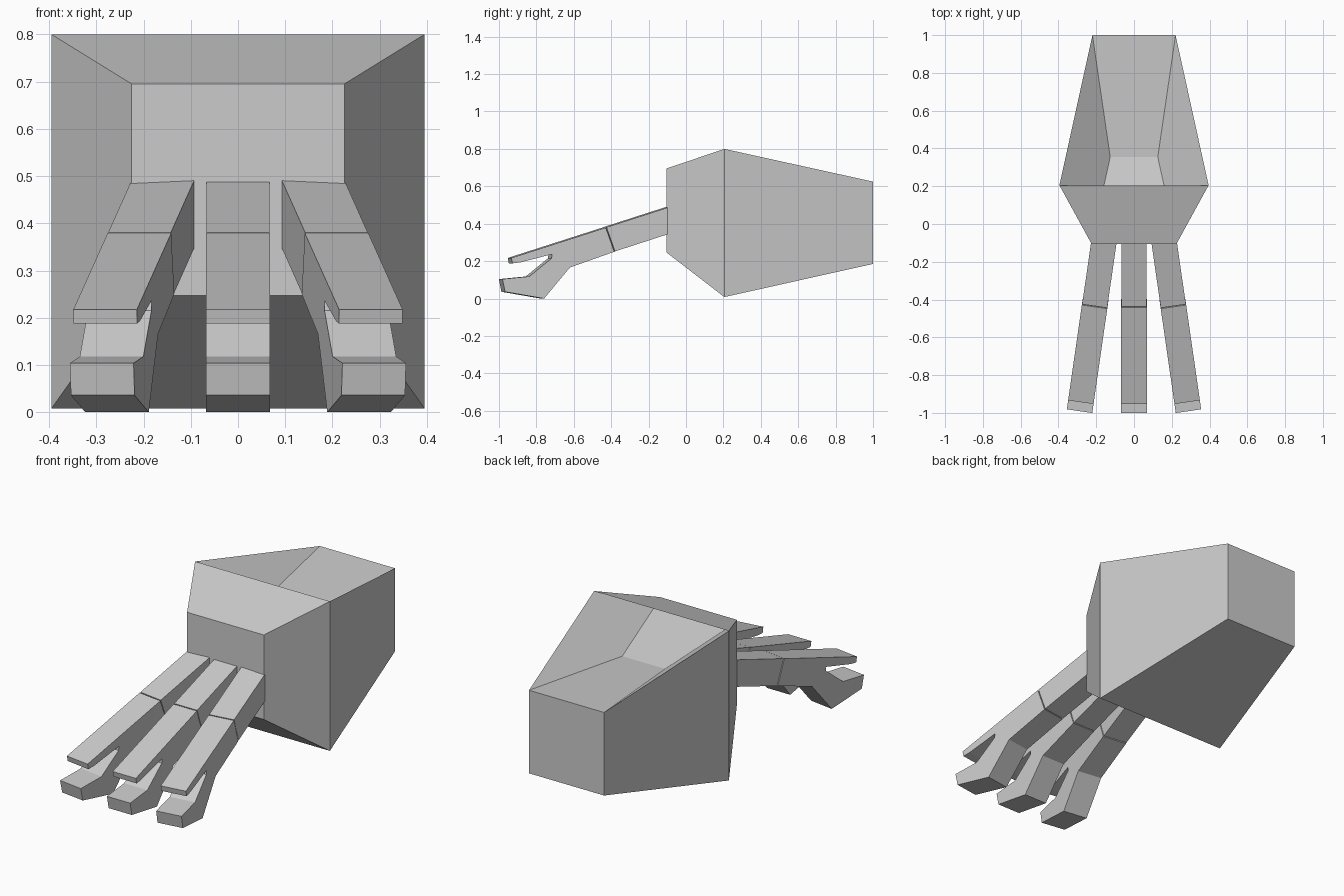
import bpy, bmesh
from math import radians
from mathutils import Matrix, Vector

if "Cube" in bpy.data.objects:
    bpy.data.objects.remove(bpy.data.objects["Cube"])


def finish(bm, name):
    bmesh.ops.recalc_face_normals(bm, faces=bm.faces)
    me = bpy.data.meshes.new(name)
    bm.to_mesh(me)
    bm.free()
    ob = bpy.data.objects.new(name, me)
    bpy.context.collection.objects.link(ob)
    return ob


# Palm: three rectangular rings (y, half width, bottom, top)
bm = bmesh.new()
rings = []
for y, w, z0, z1 in [(-0.105, 0.225, 0.247, 0.695), (0.205, 0.395, 0.008, 0.80),
                     (1.0, 0.22, 0.185, 0.625)]:
    rings.append([bm.verts.new(c) for c in
                  [(-w, y, z0), (w, y, z0), (w, y, z1), (-w, y, z1)]])
bm.faces.new(rings[0])
bm.faces.new(rings[2])
top = None
for a, b in zip(rings, rings[1:]):
    for i in range(4):
        j = (i + 1) % 4
        f = bm.faces.new((a[i], a[j], b[j], b[i]))
        if i == 2:
            top = f
bmesh.ops.recalc_face_normals(bm, faces=bm.faces)

# Hollow in the rear top of the palm: the top face shrunk and pushed forward
centre = top.calc_center_median()
hollow = bmesh.ops.extrude_discrete_faces(bm, faces=[top])["faces"][0]
for v in hollow.verts:
    v.co = (v.co - centre) * 0.572 + Vector((0, 0.127, 0.634))
finish(bm, "palm")

# Finger segment side profiles (y, z), measured from the knuckle at y = -0.1
KNUCKLE = [(0.01, 0.492), (-0.338, 0.381), (-0.292, 0.252), (0.01, 0.349)]
CLAW = [(-0.342, 0.379), (-0.852, 0.217), (-0.846, 0.188), (-0.805, 0.193),
        (-0.632, 0.237), (-0.635, 0.215), (-0.755, 0.118), (-0.90, 0.104),
        (-0.886, 0.036), (-0.675, 0.0), (-0.536, 0.166), (-0.296, 0.250)]


def segment(name, profile, half, x, angle):
    bm = bmesh.new()
    face = bm.faces.new([bm.verts.new((-half, y, z)) for y, z in profile])
    side = bmesh.ops.extrude_face_region(bm, geom=[face], use_keep_orig=True)
    moved = [g for g in side["geom"] if isinstance(g, bmesh.types.BMVert)]
    bmesh.ops.translate(bm, verts=moved, vec=(2 * half, 0, 0))
    ob = finish(bm, name)
    ob.matrix_world = (Matrix.Translation((x, -0.1, 0))
                       @ Matrix.Rotation(radians(angle), 4, 'Z'))


# Three fingers, the outer two splayed
for label, x, angle in [("left", -0.16, -8.2), ("middle", 0, 0), ("right", 0.16, 8.2)]:
    segment(label + "_finger_base", KNUCKLE, 0.067, x, angle)
    segment(label + "_finger_tip", CLAW, 0.068, x, angle)
